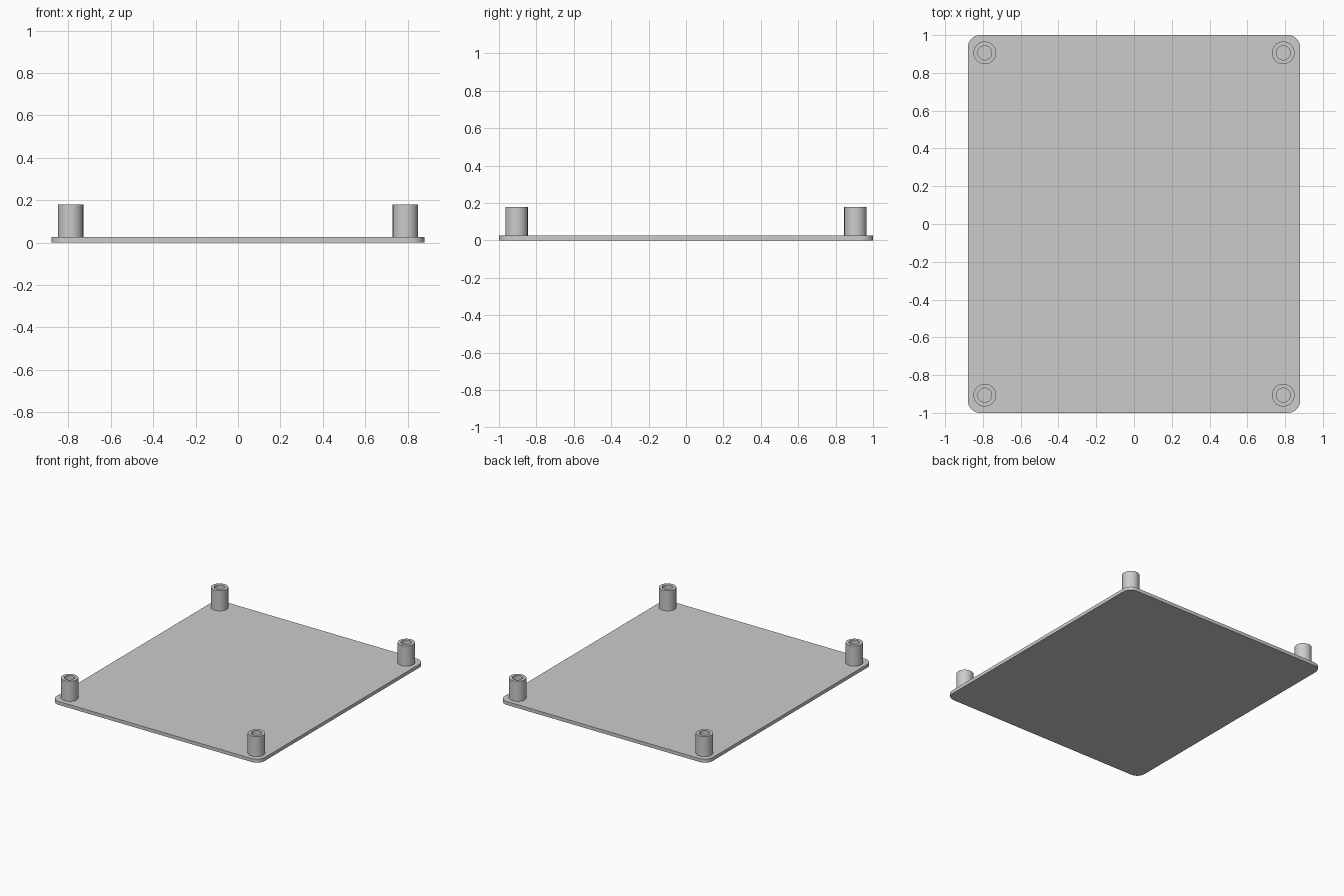
import bpy, bmesh
from math import cos, sin, pi

HALF_X, HALF_Y, THICK, CORNER = 0.88, 1.0, 0.026, 0.065
POST_X, POST_Y, POST_TOP = 0.79, 0.906, 0.18
POST_R, HOLE_R, SIDES = 0.06, 0.037, 48

cube = bpy.data.objects.get("Cube")
if cube:
    bpy.data.objects.remove(cube, do_unlink=True)

grey = bpy.data.materials.new("plain grey")
grey.use_nodes = True
colour = (0.6, 0.6, 0.6, 1)
grey.diffuse_color = colour
grey.node_tree.nodes["Principled BSDF"].inputs["Base Color"].default_value = colour


def finish(bm, name):
    bmesh.ops.recalc_face_normals(bm, faces=bm.faces)
    mesh = bpy.data.meshes.new(name)
    bm.to_mesh(mesh)
    bm.free()
    mesh.materials.append(grey)
    obj = bpy.data.objects.new(name, mesh)
    bpy.context.collection.objects.link(obj)
    bpy.ops.object.select_all(action="DESELECT")
    obj.select_set(True)
    bpy.context.view_layer.objects.active = obj
    bpy.ops.object.shade_smooth_by_angle()
    return obj


# Rounded base plate
bm = bmesh.new()
outline = []
for quarter, (sx, sy) in enumerate([(1, 1), (-1, 1), (-1, -1), (1, -1)]):
    for step in range(13):
        a = (quarter + step / 12) * pi / 2
        outline.append(bm.verts.new((sx * (HALF_X - CORNER) + CORNER * cos(a),
                                     sy * (HALF_Y - CORNER) + CORNER * sin(a), 0)))
face = bm.faces.new(outline)
top = bmesh.ops.extrude_face_region(bm, geom=[face])["geom"]
bmesh.ops.translate(bm, vec=(0, 0, THICK),
                    verts=[v for v in top if isinstance(v, bmesh.types.BMVert)])
finish(bm, "base_plate")


# Hollow corner posts, open at the top down to the plate
def post(name, x, y):
    bm = bmesh.new()
    profile = [(POST_R, THICK), (POST_R, POST_TOP), (HOLE_R, POST_TOP), (HOLE_R, THICK)]
    rings = [[bm.verts.new((x + r * cos(2 * pi * i / SIDES),
                            y + r * sin(2 * pi * i / SIDES), z)) for i in range(SIDES)]
             for r, z in profile]
    for lower, upper in zip(rings, rings[1:]):
        for i in range(SIDES):
            j = (i + 1) % SIDES
            bm.faces.new((lower[i], lower[j], upper[j], upper[i]))
    finish(bm, name)


for end, sy in (("front", -1), ("back", 1)):
    for side, sx in (("left", 1), ("right", -1)):
        post(f"{end}_{side}_post", sx * POST_X, sy * POST_Y)
